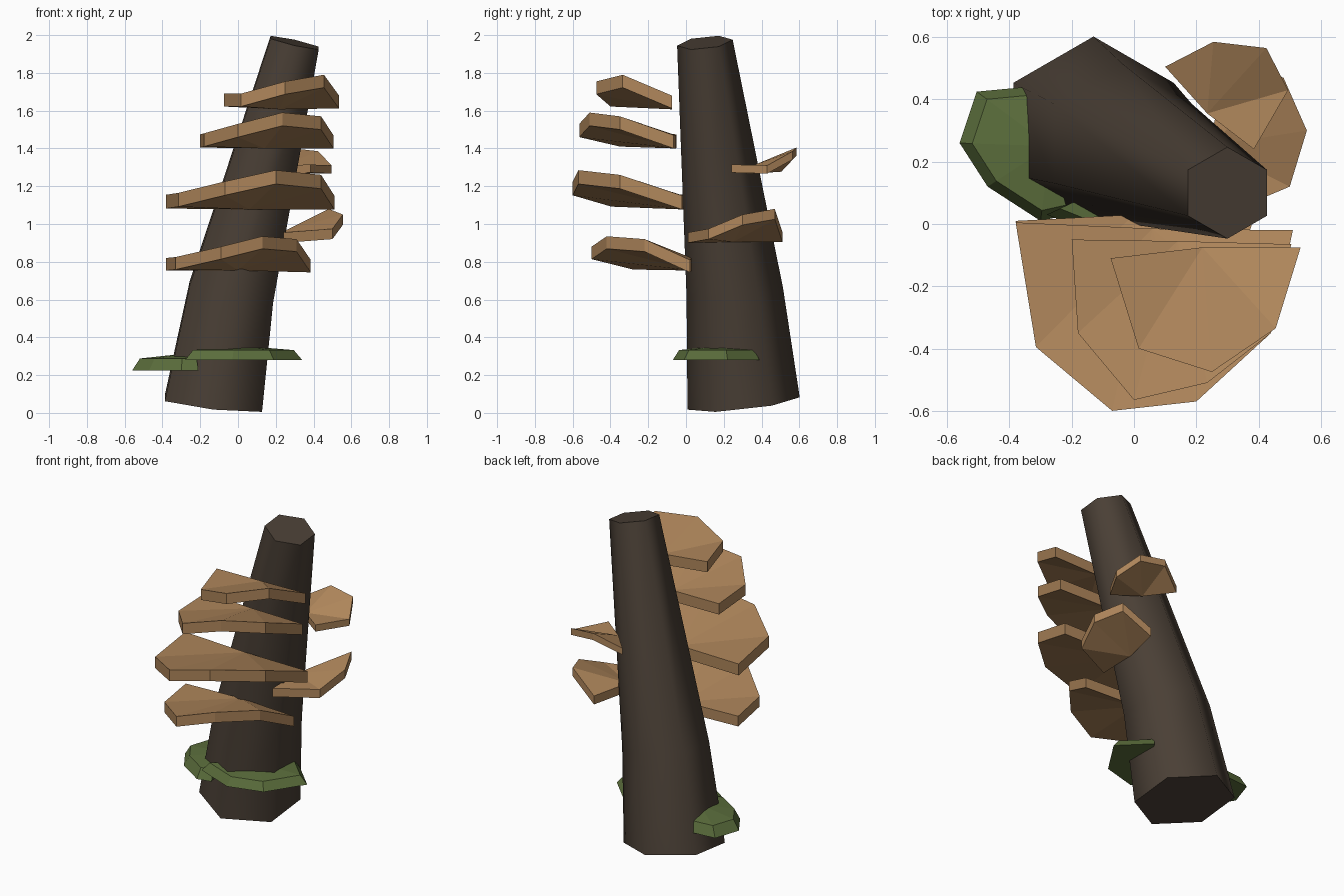
import bpy
import bmesh
from math import cos, sin, pi, radians
from mathutils import Vector

cube = bpy.data.objects.get("Cube")
if cube:
    bpy.data.objects.remove(cube, do_unlink=True)


def make_material(name, colour):
    mat = bpy.data.materials.new(name)
    mat.use_nodes = True
    mat.diffuse_color = (*colour, 1)
    shader = mat.node_tree.nodes["Principled BSDF"]
    shader.inputs["Base Color"].default_value = (*colour, 1)
    shader.inputs["Roughness"].default_value = 0.9
    return mat


bark = make_material("dark bark", (0.068, 0.05, 0.036))
fungus = make_material("tan fungus", (0.43, 0.24, 0.105))
moss = make_material("moss green", (0.105, 0.155, 0.045))


def finish(bm, name, mat):
    bmesh.ops.recalc_face_normals(bm, faces=bm.faces)
    mesh = bpy.data.meshes.new(name)
    bm.to_mesh(mesh)
    bm.free()
    mesh.materials.append(mat)
    obj = bpy.data.objects.new(name, mesh)
    bpy.context.collection.objects.link(obj)
    return obj


def bridge(bm, lower, upper):
    """Join two closed rings of vertices with quads."""
    for i in range(len(lower)):
        j = (i + 1) % len(lower)
        bm.faces.new((lower[i], lower[j], upper[j], upper[i]))


def fan(bm, ring):
    """Fill a ring with triangles around its first vertex, the hub."""
    for a, b in zip(ring[1:], ring[2:]):
        bm.faces.new((ring[0], a, b))


def build_trunk():
    """Six-sided leaning trunk; each ring is tilted to follow the lean."""
    bm = bmesh.new()
    rings = []
    sections = (
        # centre, radius, slope of the ring along x and y
        ((-0.13, 0.305, 0.05), 0.297, -0.11, 0.11),
        ((-0.035, 0.258, 0.64), 0.255, -0.2, 0.1),
        ((0.30, 0.10, 1.96), 0.147, -0.225, 0.107),
    )
    for centre, radius, slope_x, slope_y in sections:
        ring = []
        for i in range(6):
            angle = pi / 6 + i * pi / 3
            dx, dy = radius * cos(angle), radius * sin(angle)
            offset = Vector((dx, dy, slope_x * dx + slope_y * dy))
            ring.append(bm.verts.new(Vector(centre) + offset))
        rings.append(ring)
    for lower, upper in zip(rings, rings[1:]):
        bridge(bm, lower, upper)
    bm.faces.new(rings[0])
    bm.faces.new(rings[-1])
    trunk = finish(bm, "trunk", bark)
    bpy.context.view_layer.objects.active = trunk
    trunk.select_set(True)
    bpy.ops.object.shade_smooth_by_angle(angle=radians(70))
    trunk.select_set(False)


def build_shelf(name, hub, rim, thickness):
    """Dished half disc: a low hub at the bark and a raised outer rim."""
    bm = bmesh.new()
    top = [bm.verts.new(p) for p in (hub, *rim)]
    drop = Vector((0, 0, -thickness))
    bottom = [bm.verts.new(v.co + drop) for v in top]
    bridge(bm, bottom, top)
    fan(bm, top)
    fan(bm, bottom)
    finish(bm, name, fungus)


def build_moss(name, hub, base, outline):
    """Low mound with a bevelled shoulder and a slightly raised hub."""
    bm = bmesh.new()
    hx, hy, hz = hub
    bottom = [bm.verts.new((x, y, base)) for x, y in ((hx, hy), *outline)]
    top = [bm.verts.new(hub)]
    for x, y in outline:
        top.append(bm.verts.new((hx + (x - hx) * 0.86, hy + (y - hy) * 0.86,
                                 base + (hz - base) * 0.7)))
    bridge(bm, bottom, top)
    fan(bm, top)
    fan(bm, bottom)
    finish(bm, name, moss)


build_trunk()

# Front shelves, from the top down
build_shelf("front_shelf_top", (0.22, -0.075, 1.675), (
    (-0.075, -0.11, 1.69), (0.015, -0.40, 1.69), (0.25, -0.475, 1.755),
    (0.455, -0.335, 1.79), (0.535, -0.075, 1.68)), 0.068)
build_shelf("front_shelf_upper", (0.14, -0.055, 1.47), (
    (-0.20, -0.05, 1.475), (-0.18, -0.35, 1.48), (0, -0.565, 1.53),
    (0.235, -0.51, 1.59), (0.44, -0.35, 1.57), (0.505, -0.065, 1.47)), 0.07)
build_shelf("front_shelf_middle", (0.06, -0.015, 1.15), (
    (-0.38, 0.005, 1.155), (-0.315, -0.395, 1.165), (-0.07, -0.60, 1.225),
    (0.20, -0.57, 1.285), (0.44, -0.35, 1.26), (0.51, -0.02, 1.15)), 0.073)
build_shelf("front_shelf_lower", (0, 0.03, 0.82), (
    (-0.38, 0.01, 0.82), (-0.33, -0.28, 0.825), (-0.09, -0.5, 0.88),
    (0.13, -0.42, 0.935), (0.31, -0.22, 0.92), (0.385, 0.02, 0.81)), 0.066)

# Smaller shelves behind, on the model's left
build_shelf("rear_shelf_upper", (0.235, 0.355, 1.31), (
    (0.10, 0.505, 1.32), (0.255, 0.585, 1.405), (0.425, 0.565, 1.385),
    (0.495, 0.43, 1.31), (0.385, 0.24, 1.315)), 0.043)
build_shelf("rear_shelf_lower", (0.24, 0.25, 0.96), (
    (0.24, 0.01, 0.955), (0.50, 0.12, 0.975), (0.555, 0.30, 1.05),
    (0.48, 0.47, 1.08), (0.30, 0.51, 0.96)), 0.055)

# Moss around the foot
build_moss("moss_front", (0.02, 0.17, 0.355), 0.28, (
    (-0.28, 0.03), (-0.03, -0.07), (0.19, -0.01), (0.34, 0.22), (0.17, 0.39)))
build_moss("moss_side", (-0.27, 0.25, 0.315), 0.225, (
    (-0.345, 0.44), (-0.505, 0.425), (-0.56, 0.26), (-0.47, 0.12),
    (-0.30, 0.01), (-0.21, 0.03)))
